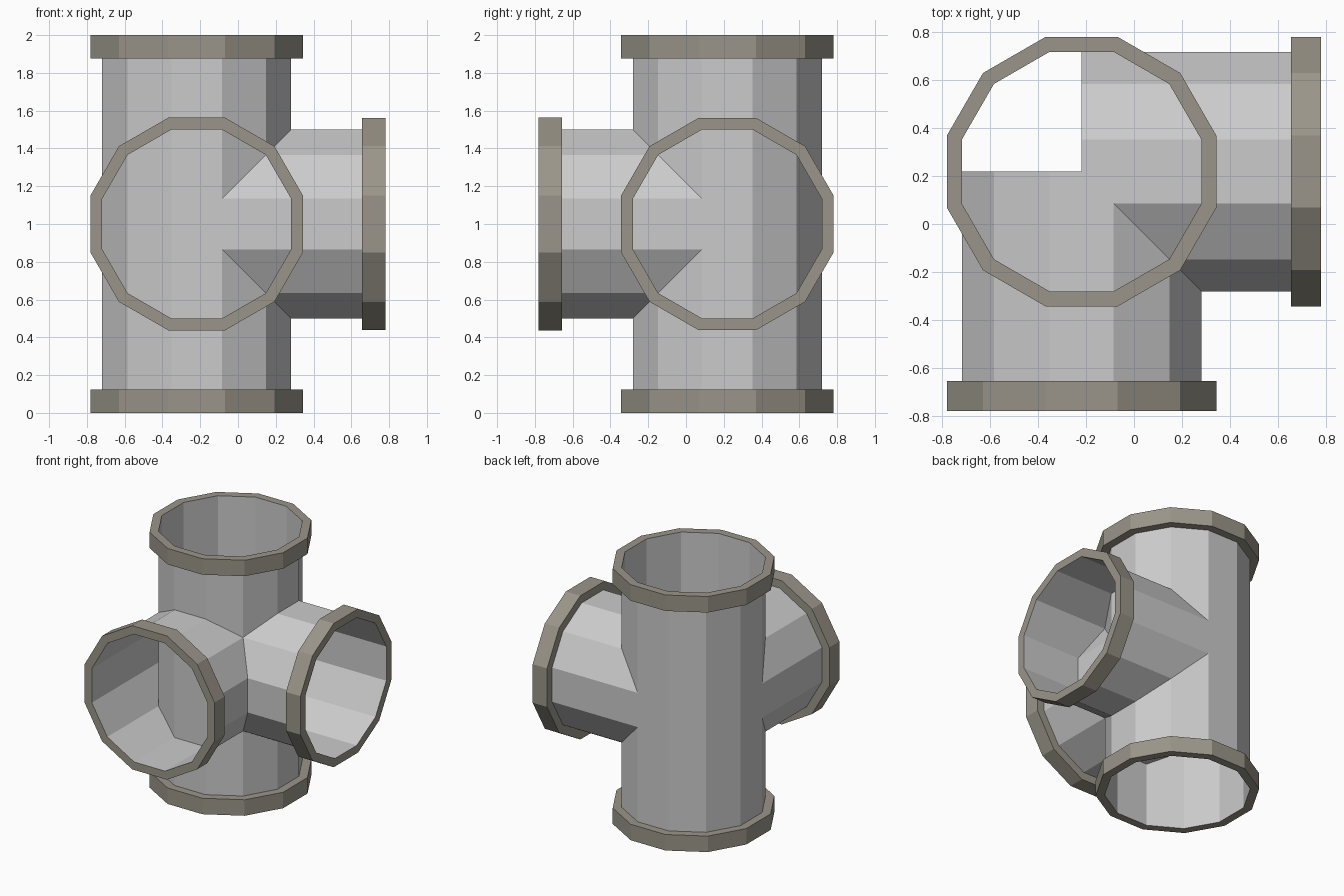
import bpy, bmesh, math
from mathutils import Vector

if "Cube" in bpy.data.objects:
    bpy.data.objects.remove(bpy.data.objects["Cube"])

HUB = Vector((-0.21875, 0.21875, 1.0))   # where the pipe axes meet
SIDES = 12
PIPE, RIM = 0.5, 0.5625                  # half widths across flats
RIM_DEPTH = 0.125


def material(name, rgb):
    m = bpy.data.materials.new(name)
    m.diffuse_color = (*rgb, 1)
    m.use_nodes = True
    m.node_tree.nodes["Principled BSDF"].inputs["Base Color"].default_value = m.diffuse_color
    return m


grey = material("pipe grey", (0.60, 0.60, 0.60))
brown = material("flange warm grey", (0.325, 0.302, 0.252))


def lathe(name, profile, direction, mat):
    """Sweep (half width, distance) points round an axis through the hub."""
    rot = Vector(direction).to_track_quat('Z', 'Y')
    bm = bmesh.new()
    rings = []
    for apothem, dist in profile:
        r = apothem / math.cos(math.pi / SIDES)
        ring = []
        for i in range(SIDES):
            a = 2 * math.pi * (i + 0.5) / SIDES
            p = Vector((r * math.cos(a), r * math.sin(a), dist))
            ring.append(bm.verts.new(HUB + rot @ p))
        rings.append(ring)
    for lo, hi in zip(rings, rings[1:]):
        for i in range(SIDES):
            j = (i + 1) % SIDES
            bm.faces.new((lo[i], lo[j], hi[j], hi[i]))
    mesh = bpy.data.meshes.new(name)
    bm.to_mesh(mesh)
    bm.free()
    mesh.materials.append(mat)
    bpy.context.collection.objects.link(bpy.data.objects.new(name, mesh))


# Open tubes: one straight through, two branches starting at the hub
lathe("vertical_pipe", [(PIPE, -1), (PIPE, 1)], (0, 0, 1), grey)
lathe("front_pipe", [(PIPE, 0), (PIPE, 1)], (0, -1, 0), grey)
lathe("right_pipe", [(PIPE, 0), (PIPE, 1)], (1, 0, 0), grey)

# Flange collar at every opening
collar = [(PIPE, 1 - RIM_DEPTH), (RIM, 1 - RIM_DEPTH), (RIM, 1), (PIPE, 1)]
for name, d in (("top", (0, 0, 1)), ("bottom", (0, 0, -1)),
                ("front", (0, -1, 0)), ("right", (1, 0, 0))):
    lathe(name + "_flange", collar, d, brown)
